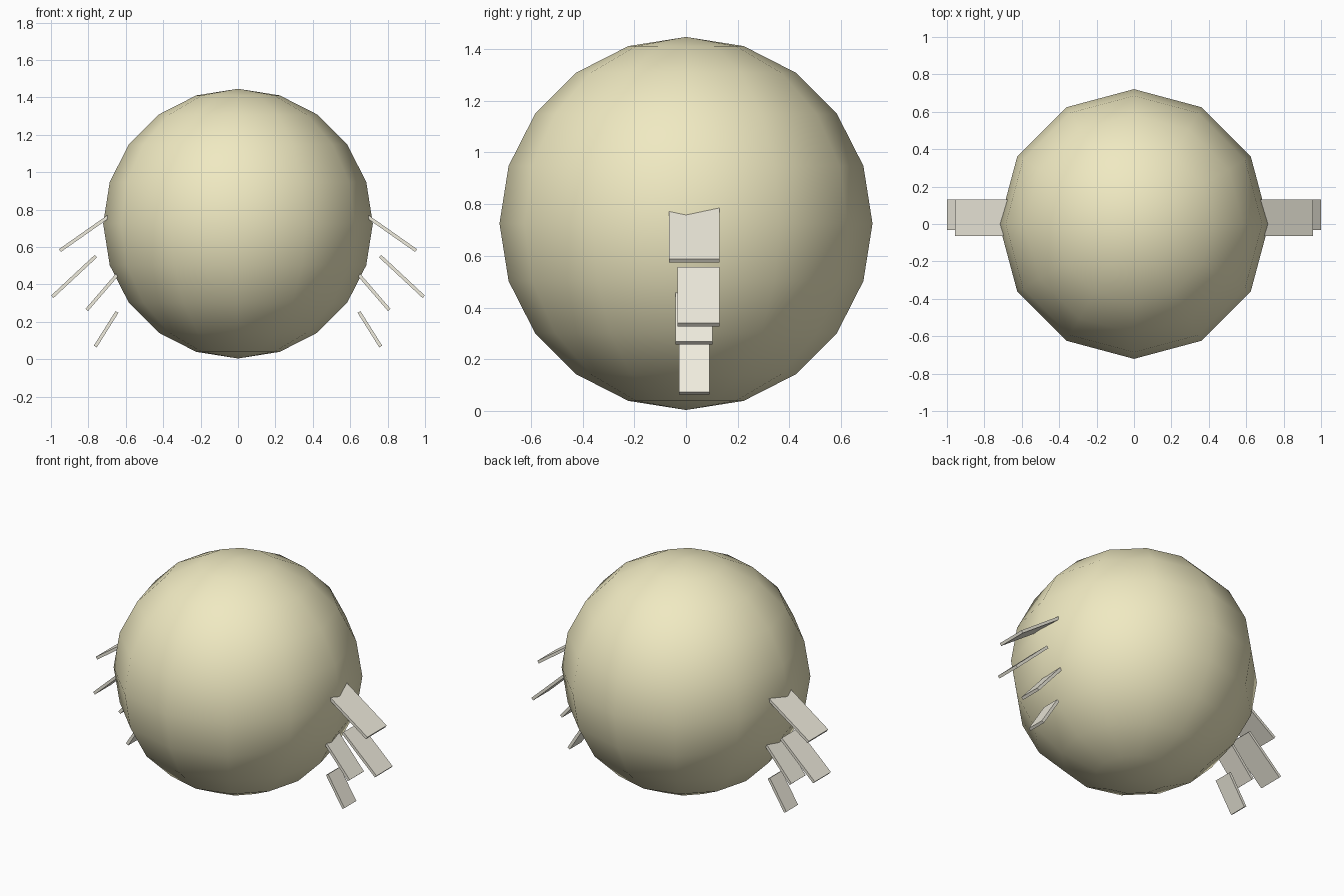
import bpy, math
from mathutils import Matrix, Vector

if "Cube" in bpy.data.objects:
    bpy.data.objects.remove(bpy.data.objects["Cube"])


def material(name, color):
    m = bpy.data.materials.new(name)
    m.diffuse_color = (*color, 1)
    m.use_nodes = True
    m.node_tree.nodes["Principled BSDF"].inputs["Base Color"].default_value = m.diffuse_color
    return m


body_mat = material("pale_yellow", (0.87, 0.82, 0.54))
plate_mat = material("cream", (0.87, 0.84, 0.73))

# Round low-poly body, smooth shaded
R = 0.721
bpy.ops.mesh.primitive_uv_sphere_add(segments=12, ring_count=10, radius=R,
                                     location=(0, 0, R + 0.004))
body = bpy.context.object
body.name = "body"
body.data.materials.append(body_mat)
bpy.ops.object.shade_smooth()


def plate(name, inner, outer, y0, y1, side, thick=0.018):
    """Thin slab running from inner (x, z) to outer (x, z), mirrored by side."""
    a = Vector((side * inner[0], 0, inner[1]))
    b = Vector((side * outer[0], 0, outer[1]))
    d = b - a
    c = (a + b) / 2
    rot = Matrix.Rotation(math.atan2(-d.z, d.x), 4, 'Y')
    bpy.ops.mesh.primitive_cube_add(size=1)
    ob = bpy.context.object
    ob.name = name
    ob.data.transform(Matrix.Translation((c.x, (y0 + y1) / 2, c.z)) @ rot
                      @ Matrix.Diagonal((d.length, y1 - y0, thick, 1)))
    ob.data.materials.append(plate_mat)


# Side plates: inner end, outer end, y range
PLATES = [
    ("upper_plate", (0.640, 0.800), (0.952, 0.581), -0.065, 0.130),
    ("middle_plate", (0.760, 0.551), (0.993, 0.334), -0.032, 0.130),
    ("lower_plate", (0.632, 0.468), (0.809, 0.263), -0.040, 0.103),
    ("bottom_plate", (0.647, 0.253), (0.763, 0.068), -0.028, 0.091),
]
for side, label in ((1, "right"), (-1, "left")):
    for name, inner, outer, y0, y1 in PLATES:
        plate(f"{label}_{name}", inner, outer, y0, y1, side)
